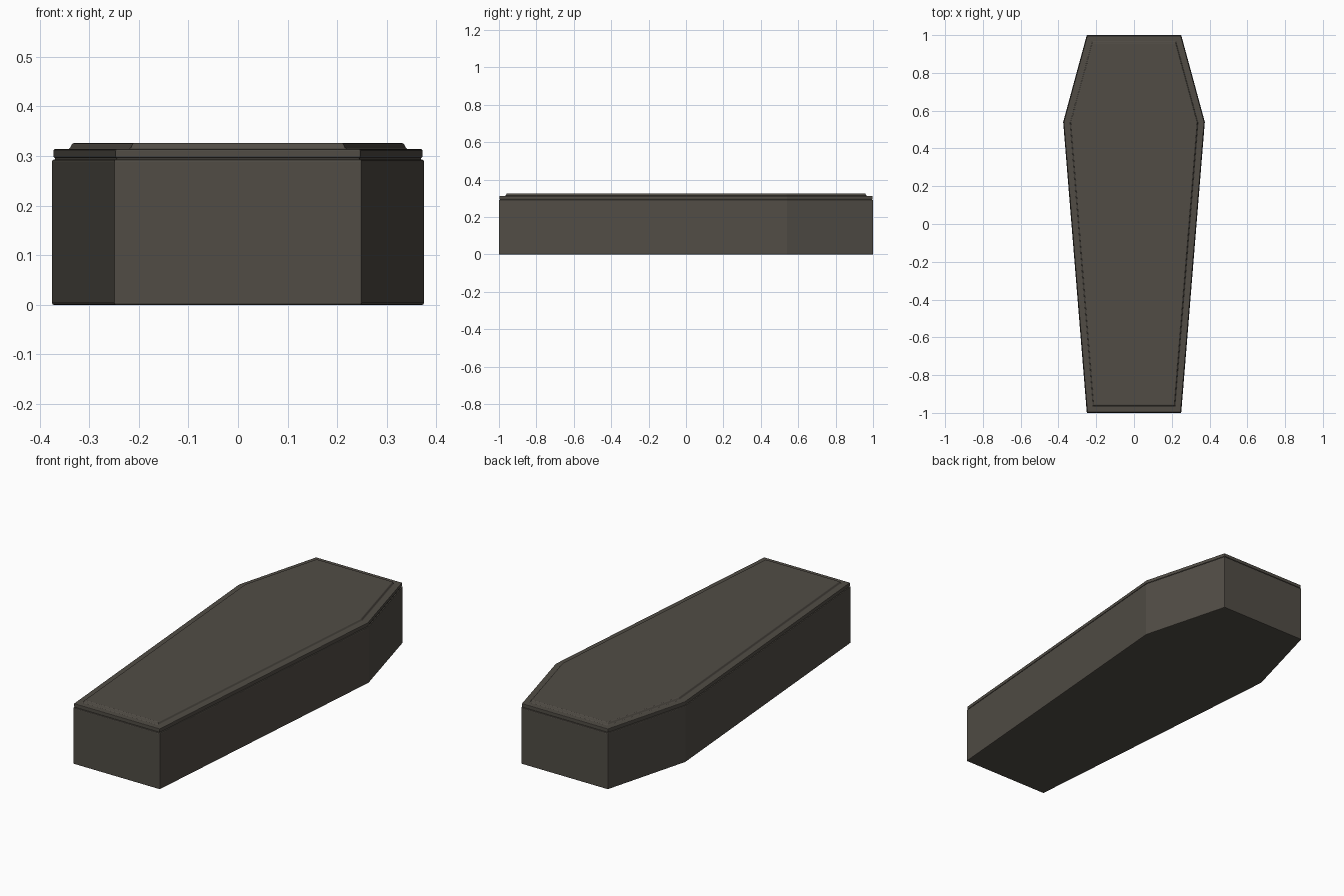
import bpy, bmesh
from mathutils import Vector

if "Cube" in bpy.data.objects:
    bpy.data.objects.remove(bpy.data.objects["Cube"])

# Six-sided tapered outline, counter-clockwise
half = [(0.25, -1.0), (0.375, 0.54), (0.25, 1.0)]
outline = [Vector(p) for p in half] + [Vector((-x, y)) for x, y in reversed(half)]

stone = bpy.data.materials.new("dark grey brown")
stone.diffuse_color = (0.082, 0.073, 0.060, 1)
stone.use_nodes = True
stone.node_tree.nodes["Principled BSDF"].inputs["Base Color"].default_value = stone.diffuse_color


def inset(d):
    """Outline moved inward by an even distance."""
    pts, n = [], len(outline)
    for i, p in enumerate(outline):
        a = (p - outline[i - 1]).normalized()
        b = (outline[(i + 1) % n] - p).normalized()
        na, nb = Vector((-a.y, a.x)), Vector((-b.y, b.x))
        pts.append(p + (na + nb) * d / (1 + na.dot(nb)))
    return pts


def loft(name, rings, bevel):
    """Stack inset outlines given as (inset, z) and cap both ends."""
    bm = bmesh.new()
    loops = [[bm.verts.new((p.x, p.y, z)) for p in inset(d)] for d, z in rings]
    for lo, hi in zip(loops, loops[1:]):
        for i in range(6):
            j = (i + 1) % 6
            bm.faces.new((lo[i], lo[j], hi[j], hi[i]))
    bm.faces.new(loops[0][::-1])
    bm.faces.new(loops[-1])
    me = bpy.data.meshes.new(name)
    bm.to_mesh(me)
    bm.free()
    me.materials.append(stone)
    ob = bpy.data.objects.new(name, me)
    bpy.context.collection.objects.link(ob)
    mod = ob.modifiers.new("soft_edges", "BEVEL")
    mod.width = bevel
    mod.segments = 2
    mod.limit_method = 'ANGLE'
    mod.angle_limit = 0.5
    return ob


# Box, recessed seam, and lid with a raised panel
loft("coffin_box", [(0, 0), (0, 0.293)], 0.004)
loft("lid_seam", [(0.006, 0.285), (0.006, 0.302)], 0.001)
loft("coffin_lid", [(0.003, 0.296), (0.003, 0.314), (0.035, 0.314),
                    (0.041, 0.326)], 0.003)
